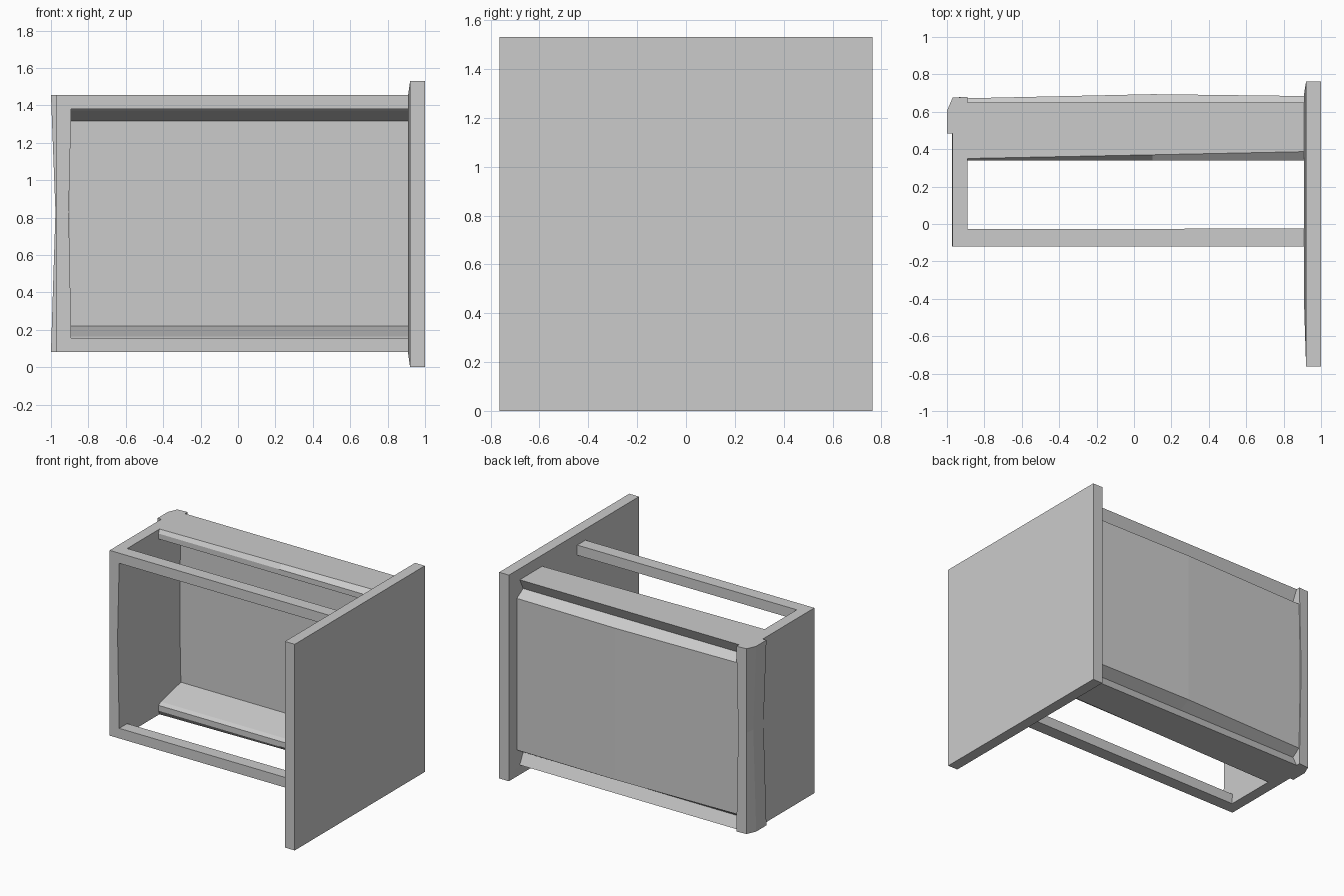
import bpy, bmesh

if "Cube" in bpy.data.objects:
    bpy.data.objects.remove(bpy.data.objects["Cube"])

TOP, BOTTOM = 1.455, 0.08
MID = (TOP + BOTTOM) / 2


def loft(name, rings):
    """Skin a list of equal-length point rings and cap both ends."""
    bm = bmesh.new()
    loops = [[bm.verts.new(p) for p in ring] for ring in rings]
    n = len(loops[0])
    for a, b in zip(loops, loops[1:]):
        for i in range(n):
            j = (i + 1) % n
            bm.faces.new((a[i], a[j], b[j], b[i]))
    bm.faces.new(loops[0])
    bm.faces.new(list(reversed(loops[-1])))
    bmesh.ops.recalc_face_normals(bm, faces=bm.faces)
    bmesh.ops.triangulate(bm, faces=[f for f in bm.faces if len(f.verts) > 4])
    mesh = bpy.data.meshes.new(name)
    bm.to_mesh(mesh)
    bm.free()
    obj = bpy.data.objects.new(name, mesh)
    bpy.context.collection.objects.link(obj)
    return obj


def rect_x(x, y0, y1, z0, z1):
    return [(x, y0, z0), (x, y1, z0), (x, y1, z1), (x, y0, z1)]


# Large square front plate with a very shallow raised inner face
loft("face_plate", [
    rect_x(1.0, -0.763, 0.763, 0, 1.53),
    rect_x(0.92, -0.763, 0.763, 0, 1.53),
    rect_x(0.91, -0.45, 0.70, 0.07, 1.46),
])

# Two slim rails along the open side
for name, z0, z1 in (("upper_rail", 1.38, TOP), ("lower_rail", BOTTOM, 0.155)):
    loft(name, [rect_x(-0.93, -0.12, -0.028, z0, z1),
                rect_x(0.915, -0.12, -0.024, z0, z1)])

# End wall with a flange that pinches in at mid height
end_profile = [(-0.89, -0.12), (-0.97, -0.12), (-0.97, 0.485), (-1.0, 0.485),
               (-1.0, 0.605), (-0.97, 0.675), (-0.89, 0.68)]
mid_profile = [(-0.905, -0.12), (-0.972, -0.12), (-0.972, 0.485), (-0.976, 0.485),
               (-0.976, 0.605), (-0.968, 0.675), (-0.905, 0.68)]
loft("end_wall", [[(x, y, z) for x, y in prof] for prof, z in
                  ((end_profile, BOTTOM), (mid_profile, 0.83), (end_profile, TOP))])

# Back shell: C-shaped section with lips and V-grooves, mirrored top to bottom
upper_half = [(0.605, 1.315), (0.37, 1.37), (0.34, 1.385), (0.34, 1.425),
              (0.36, TOP), (0.65, TOP), (0.61, 1.375), (0.672, 1.33)]
section = upper_half + [(y, 2 * MID - z) for y, z in reversed(upper_half)]


def shell_ring(x, bulge, lip):
    ring = []
    for y, z in section:
        if y > 0.66:
            y += bulge
        elif y == 0.36:
            y += lip
        ring.append((x, y, z))
    return ring


loft("back_shell", [shell_ring(-0.9, 0.0, -0.01),
                    shell_ring(0.1, 0.022, 0.01),
                    shell_ring(0.915, 0.012, 0.027)])
